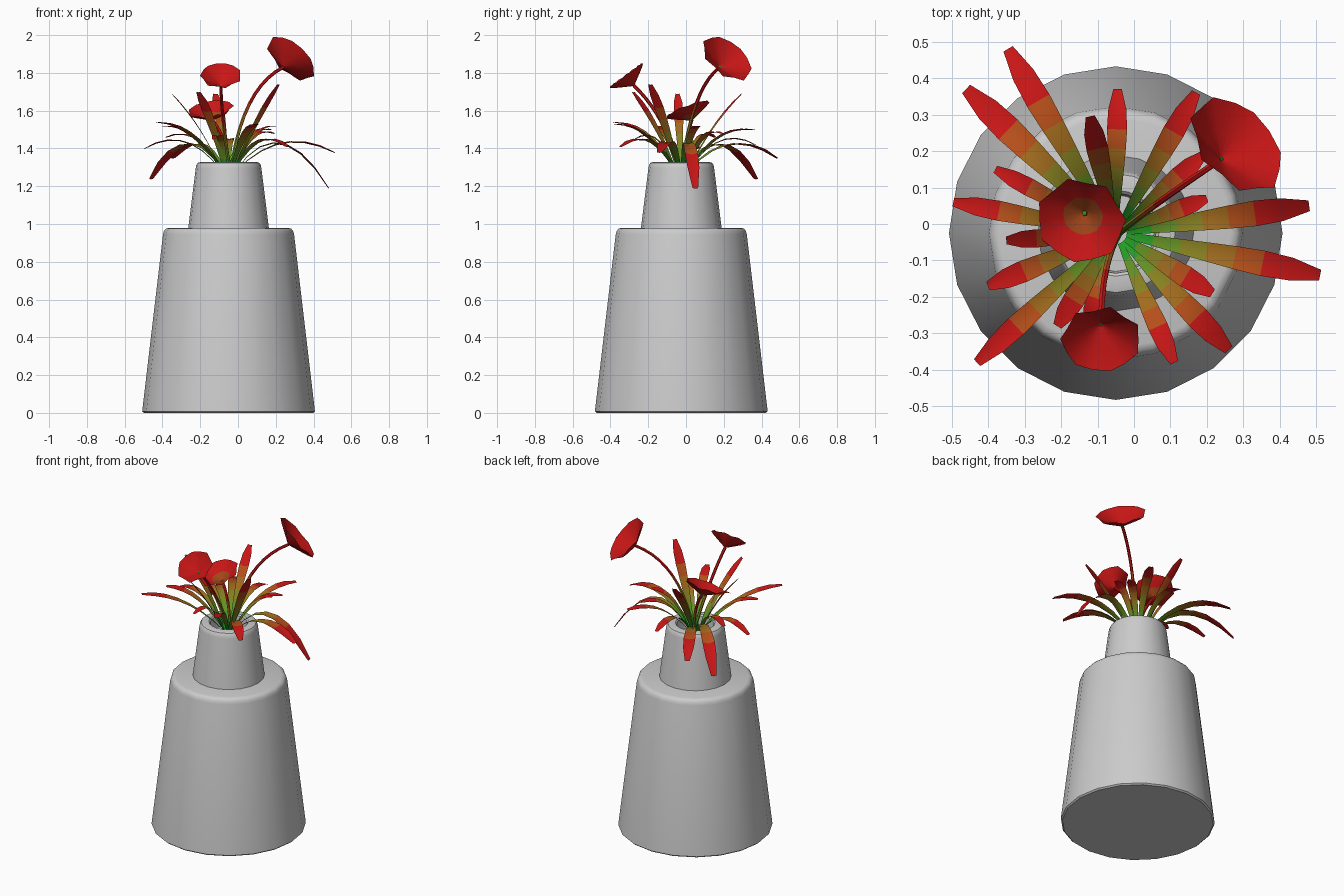
import bpy, bmesh
from math import sin, cos, pi, radians
from mathutils import Vector

if "Cube" in bpy.data.objects:
    bpy.data.objects.remove(bpy.data.objects["Cube"])

CX, CY = -0.05, -0.025


def mat(name, c):
    m = bpy.data.materials.new(name)
    m.diffuse_color = (*c, 1)
    m.use_nodes = True
    m.node_tree.nodes["Principled BSDF"].inputs["Base Color"].default_value = m.diffuse_color
    return m


# colour fade from green base to red tip
N = 6
GREEN, RED = Vector((0.02, 0.36, 0.02)), Vector((0.58, 0.008, 0.008))
FADE = [mat(f"fade_{i}", GREEN.lerp(RED, i / (N - 1))) for i in range(N)]
BROWN = mat("flower_heart", (0.36, 0.06, 0.01))


def loft(name, rings, closed=True, caps=False, mats=(), pick=None, angle=40):
    """Skin a list of equal-length point rings."""
    bm = bmesh.new()
    vs = [[bm.verts.new(p) for p in r] for r in rings]
    n = len(rings[0])
    for k in range(len(vs) - 1):
        for i in range(n if closed else n - 1):
            j = (i + 1) % n
            f = bm.faces.new((vs[k][i], vs[k][j], vs[k + 1][j], vs[k + 1][i]))
            f.material_index = pick(k) if pick else 0
    if caps:
        bm.faces.new(vs[0][::-1])
        bm.faces.new(vs[-1])
        bmesh.ops.recalc_face_normals(bm, faces=bm.faces[:])
    me = bpy.data.meshes.new(name)
    bm.to_mesh(me)
    bm.free()
    for m in mats:
        me.materials.append(m)
    me.shade_smooth()
    me.set_sharp_from_angle(angle=radians(angle))
    ob = bpy.data.objects.new(name, me)
    bpy.context.collection.objects.link(ob)
    return ob


def lathe(name, profile, sides=20):
    rings = [[(CX + r * cos(2 * pi * i / sides), CY + r * sin(2 * pi * i / sides), z)
              for i in range(sides)] for r, z in profile]
    return loft(name, rings, caps=True)


def bezier(a, b, c, t):
    return a * (1 - t) ** 2 + b * 2 * t * (1 - t) + c * t * t


# vase: tapered body and tapered hollow neck, edges rounded
lathe("vase_body", [(0.448, 0), (0.457, 0.008), (0.456, 0.02), (0.347, 0.945),
                    (0.342, 0.963), (0.332, 0.975), (0.315, 0.98)])
lathe("vase_neck", [(0.214, 0.975), (0.174, 1.295), (0.171, 1.312), (0.163, 1.324),
                    (0.148, 1.328), (0.118, 1.328), (0.11, 1.32), (0.105, 1.25)])

# leaves: tip position, width
LEAVES = [(-0.345, 0.48, 1.35, .07), (-0.46, 0.37, 1.24, .075), (-0.495, 0.06, 1.40, .055),
          (0.48, 0.05, 1.19, .07), (0.51, -0.14, 1.38, .07), (-0.38, 0.15, 1.46, .05),
          (-0.35, -0.045, 1.69, .05), (-0.40, -0.17, 1.52, .06), (-0.43, -0.38, 1.54, .06),
          (-0.21, -0.28, 1.70, .06), (-0.13, -0.27, 1.45, .045), (0.11, -0.38, 1.53, .055),
          (0.26, -0.345, 1.41, .065), (0.215, -0.19, 1.74, .06), (0.20, 0.07, 1.52, .05),
          (0.17, 0.36, 1.50, .06), (0.19, 0.19, 1.48, .055), (-0.045, 0.37, 1.42, .055),
          (-0.12, 0.295, 1.69, .06)]
WIDTHS = [0.25, 0.4, 0.58, 0.75, 0.9, 1.0, 0.9, 0.42]
for x, y, z, w in LEAVES:
    tip = Vector((x, y, z))
    flat = Vector((x - CX, y - CY, 0))
    out = flat.normalized()
    side = Vector((-out.y, out.x, 0))
    base = Vector((CX, CY, 1.27)) + out * 0.03
    ctrl = Vector((CX, CY, 1.54 + max(0, 1.32 - z) * 0.7)) + flat * 0.5
    rings = []
    for k, wk in enumerate(WIDTHS):
        p = bezier(base, ctrl, tip, k / (len(WIDTHS) - 1))
        h = side * (w * wk / 2)
        rings.append([p + h, p - Vector((0, 0, w * wk * 0.12)), p - h])
    loft("leaf", rings, closed=False, mats=FADE, pick=lambda k: min(k, N - 1), angle=60)

# flowers: rim centre, facing direction, rim radius, cup depth, stem control point, heart colour
FLOWERS = [((0.28, 0.215, 1.875), (0.55, 0.5, 0.62), 0.155, 0.07, (0.02, 0.03, 1.72), False),
           ((-0.09, -0.315, 1.785), (0.0, -0.59, 0.8), 0.112, 0.065, (-0.09, -0.11, 1.58), False),
           ((-0.145, 0.01, 1.605), (-0.15, -0.35, 0.92), 0.125, 0.06, (-0.06, 0.0, 1.46), True)]
for c, d, r, depth, ctrl, heart in FLOWERS:
    c, d, ctrl = Vector(c), Vector(d).normalized(), Vector(ctrl)
    u = d.cross(Vector((0, 0, 1))).normalized()
    v = d.cross(u)
    rings = []
    for s, h in ((0.04, -1.0), (0.45, -0.6), (0.8, -0.25), (1.0, 0.0)):
        ring = []
        for i in range(14):
            a = 2 * pi * i / 14
            wave = 1 - (0.09 * s if i % 2 else 0)
            ring.append(c + (u * cos(a) - v * sin(a)) * (r * s * wave)
                        + d * (depth * h + (0.008 * s if i % 2 else 0)))
        rings.append(ring)
    loft("flower", rings, mats=[FADE[-1], BROWN],
         pick=lambda k: 1 if heart and k < 1 else 0, angle=60)

    # stem: thin tube rising from the neck to the cup
    start, end = Vector((CX + 0.01, CY, 1.27)), c - d * depth
    tube = []
    for k in range(11):
        t = k / 10
        p = bezier(start, ctrl, end, t)
        tan = ((ctrl - start) * (1 - t) + (end - ctrl) * t).normalized()
        a = tan.cross(Vector((0.3, -0.9, 0.1))).normalized()
        b = tan.cross(a)
        tube.append([p + (a * cos(q * pi / 3) + b * sin(q * pi / 3)) * 0.009 for q in range(6)])
    loft("flower_stem", tube, caps=True, mats=FADE, pick=lambda k: min(k, N - 1))
